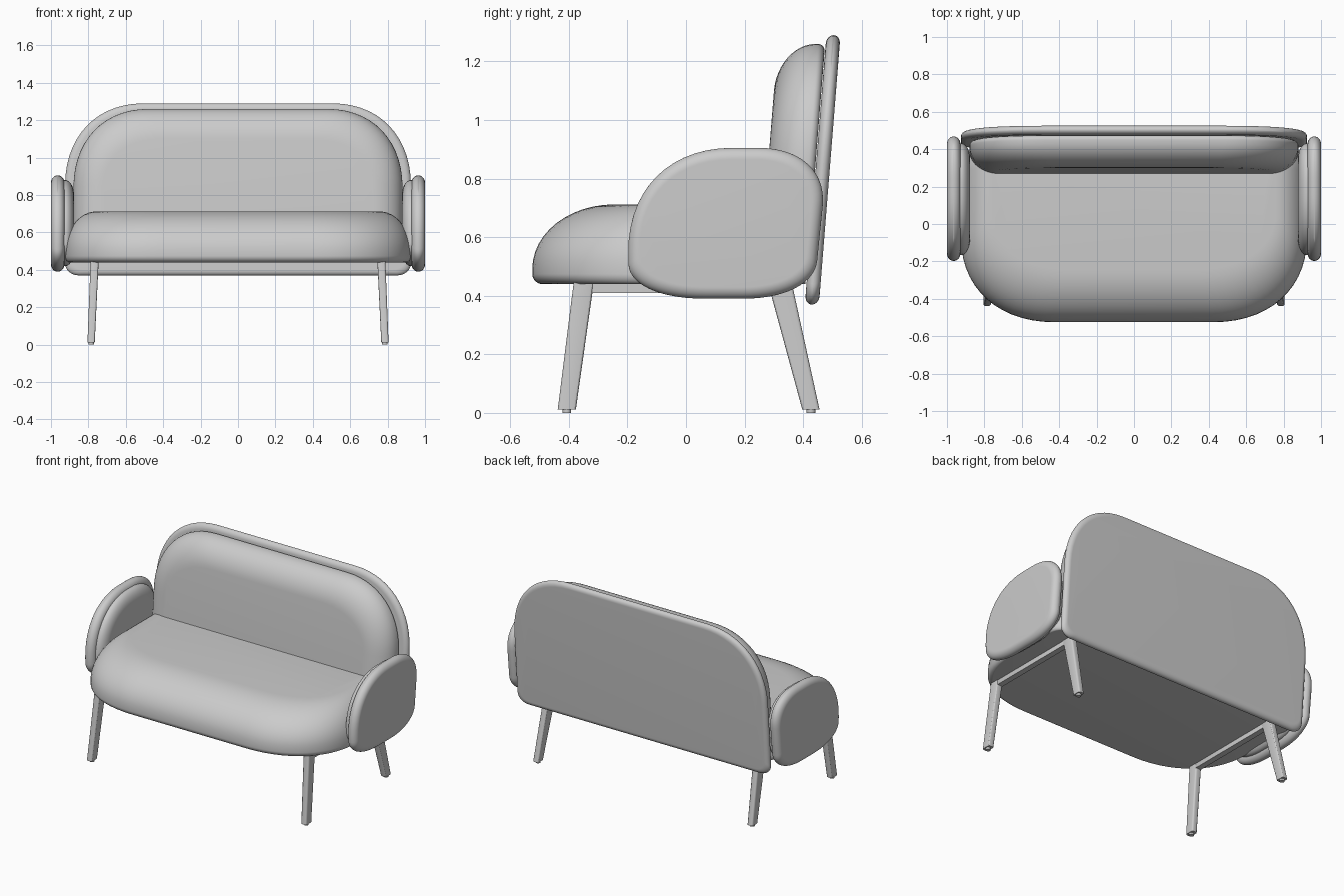
import bpy, bmesh, math
from mathutils import Vector

if "Cube" in bpy.data.objects:
    bpy.data.objects.remove(bpy.data.objects["Cube"])


def finish(name, bm, angle=40):
    bmesh.ops.recalc_face_normals(bm, faces=bm.faces[:])
    me = bpy.data.meshes.new(name)
    bm.to_mesh(me)
    bm.free()
    ob = bpy.data.objects.new(name, me)
    bpy.context.collection.objects.link(ob)
    bpy.ops.object.select_all(action='DESELECT')
    ob.select_set(True)
    bpy.context.view_layer.objects.active = ob
    bpy.ops.object.shade_smooth_by_angle(angle=math.radians(angle))
    return ob


def outline(corners, k=0.6, n=14):
    """Soft-cornered polygon. Each corner: (u, v, setback before, setback after)."""
    pts = []
    for i, (u, v, r_in, r_out) in enumerate(corners):
        p = Vector((u, v))
        prev = Vector(corners[i - 1][:2])
        nxt = Vector(corners[(i + 1) % len(corners)][:2])
        a = p + (prev - p).normalized() * r_in
        b = p + (nxt - p).normalized() * r_out
        c, d = a.lerp(p, k), b.lerp(p, k)
        for j in range(n + 1):
            t = j / n
            s = 1 - t
            pts.append(a * s**3 + c * 3*s*s*t + d * 3*s*t*t + b * t**3)
    return pts


def pad(name, pts, back, front, frame, weights=(1, 1, 1, 1), n=12):
    """Upholstered slab: back/front = (w, rounding depth, rounding inset)."""
    u0, u1 = min(p.x for p in pts), max(p.x for p in pts)
    v0, v1 = min(p.y for p in pts), max(p.y for p in pts)
    rings = []
    for (w, h, d), sgn, order in ((back, 1, range(n, -1, -1)), (front, -1, range(n + 1))):
        sgn = sgn if front[0] > back[0] else -sgn
        for i in order:
            t = math.pi / 2 * i / n
            rings.append((d * (1 - math.cos(t)), w + sgn * h * (1 - math.sin(t))))
    bm = bmesh.new()
    loops = []
    for ins, w in rings:
        a0, a1 = u0 + ins * weights[0], u1 - ins * weights[1]
        b0, b1 = v0 + ins * weights[2], v1 - ins * weights[3]
        loops.append([bm.verts.new(frame(a0 + (p.x - u0) / (u1 - u0) * (a1 - a0),
                                         b0 + (p.y - v0) / (v1 - v0) * (b1 - b0), w))
                      for p in pts])
    m = len(pts)
    for la, lb in zip(loops, loops[1:]):
        for i in range(m):
            bm.faces.new((la[i], la[(i + 1) % m], lb[(i + 1) % m], lb[i]))
    bm.faces.new(loops[0])
    bm.faces.new(loops[-1])
    return finish(name, bm)


def taper(name, low, high, bevel):
    """Tapered bar between two rectangles (x0, x1, y0, y1, z)."""
    bm = bmesh.new()
    q = [[bm.verts.new((x, y, r[4])) for x, y in
          ((r[0], r[2]), (r[1], r[2]), (r[1], r[3]), (r[0], r[3]))] for r in (low, high)]
    bm.faces.new(q[0])
    bm.faces.new(q[1])
    for i in range(4):
        j = (i + 1) % 4
        bm.faces.new((q[0][i], q[0][j], q[1][j], q[1][i]))
    sides = [bm.edges.get((q[0][i], q[1][i])) for i in range(4)]
    bmesh.ops.bevel(bm, geom=sides, offset=bevel, segments=3, profile=0.5, affect='EDGES')
    return finish(name, bm, 30)


# Seat cushion
seat = outline([(-0.925, -0.525, 0.45, 0.5), (0.925, -0.525, 0.5, 0.45),
                (0.925, 0.41, 0.12, 0.1), (-0.925, 0.41, 0.1, 0.12)])
pad("seat", seat, (0.44, 0.035, 0.035), (0.712, 0.22, 0.28),
    lambda u, v, w: (u, v, w), (0.6, 0.6, 1, 0.1))


# Leaning backrest: outer panel and front cushion
def lean(u, v, w):
    return (u, 0.43 + 0.08 * (v - 0.37) + w, v)


panel = outline([(-0.925, 0.37, 0.07, 0.08), (0.925, 0.37, 0.08, 0.07),
                 (0.925, 1.29, 0.44, 0.42), (-0.925, 1.29, 0.42, 0.44)])
pad("back_panel", panel, (0.024, 0.024, 0.03), (-0.024, 0.024, 0.03), lean)
cushion = outline([(-0.88, 0.5, 0.1, 0.1), (0.88, 0.5, 0.1, 0.1),
                   (0.88, 1.26, 0.42, 0.4), (-0.88, 1.26, 0.4, 0.42)])
pad("back_cushion", cushion, (-0.026, 0.025, 0.025), (-0.188, 0.13, 0.16), lean)

# Armrests, legs and rails on both sides
arm = outline([(-0.195, 0.39, 0.12, 0.26), (0.435, 0.39, 0.24, 0.13),
               (0.487, 0.905, 0.2, 0.24), (-0.202, 0.905, 0.36, 0.36)])
arm_in = outline([(-0.165, 0.42, 0.12, 0.24), (0.405, 0.42, 0.22, 0.13),
                  (0.45, 0.88, 0.2, 0.24), (-0.172, 0.88, 0.34, 0.34)])
for side, s in (("left", -1), ("right", 1)):
    def upright(u, v, w, s=s):
        return (s * w, u, v)

    pad(side + "_arm_panel", arm, (0.928, 0.036, 0.04), (1.0, 0.036, 0.04), upright)
    pad(side + "_arm_cushion", arm_in, (0.94, 0.012, 0.012), (0.877, 0.048, 0.08), upright)

    xl = sorted((s * 0.766, s * 0.805))
    xh = sorted((s * 0.745, s * 0.788))
    taper(side + "_front_leg", (*xl, -0.438, -0.376, 0.012), (*xh, -0.383, -0.314, 0.45), 0.01)
    taper(side + "_rear_leg", (*xl, 0.397, 0.456, 0.012), (*xh, 0.278, 0.36, 0.45), 0.01)
    xr = sorted((s * 0.747, s * 0.785))
    taper(side + "_rail", (*xr, -0.33, 0.31, 0.41), (*xr, -0.33, 0.31, 0.45), 0.002)

    # Glides under the legs
    for end, y in (("front", -0.407), ("rear", 0.427)):
        bm = bmesh.new()
        bmesh.ops.create_cone(bm, cap_ends=True, segments=24, radius1=0.015,
                              radius2=0.015, depth=0.016)
        bmesh.ops.translate(bm, verts=bm.verts[:], vec=(s * 0.785, y, 0.008))
        finish(f"{side}_{end}_glide", bm, 30)
